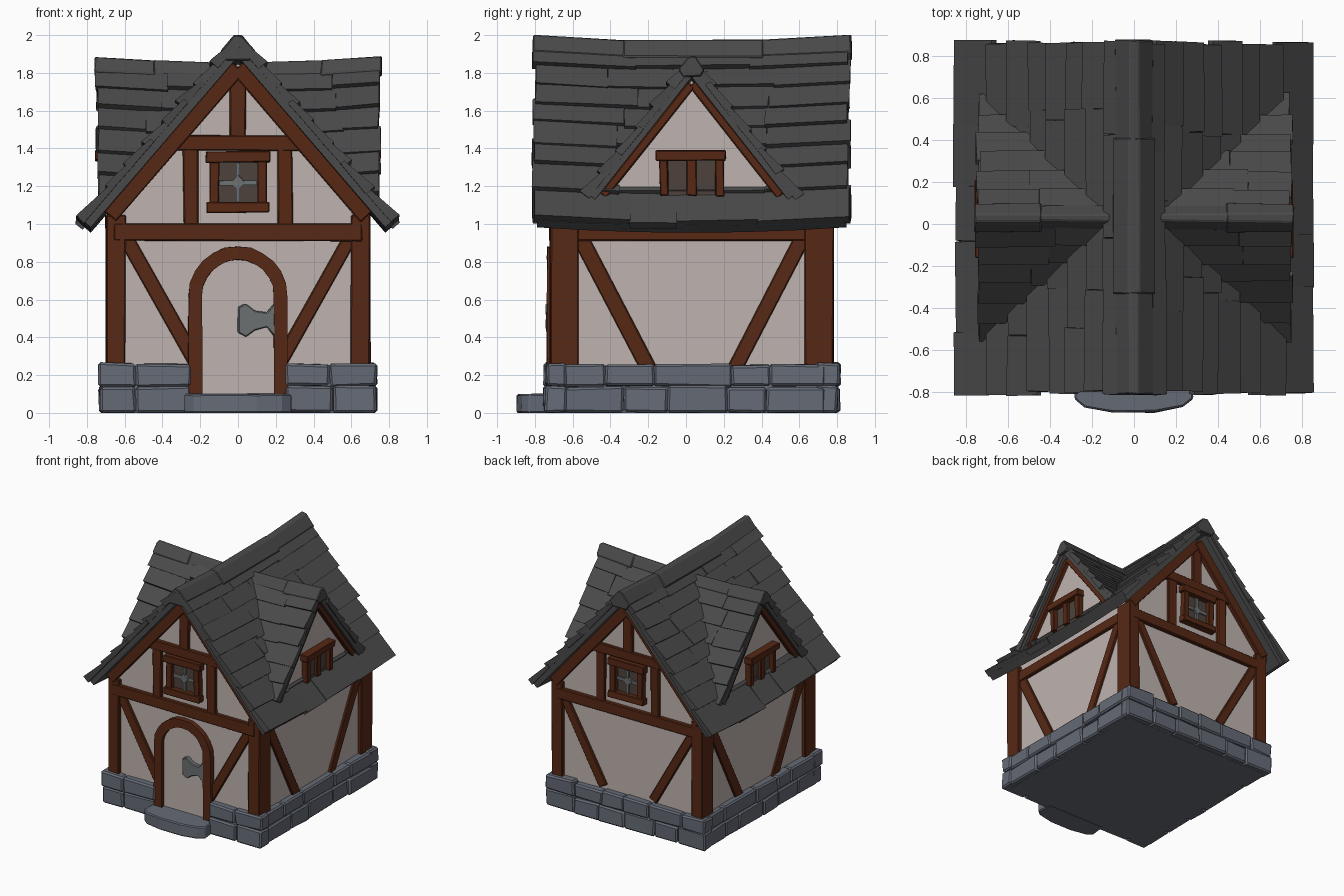
import bpy, bmesh, math, random
from mathutils import Vector

if "Cube" in bpy.data.objects:
    bpy.data.objects.remove(bpy.data.objects["Cube"])

random.seed(4)
R = random.uniform
C = 0.03          # y centre of the house body


def mat(name, rgb):
    m = bpy.data.materials.new(name)
    m.diffuse_color = (*rgb, 1)
    m.use_nodes = True
    m.node_tree.nodes["Principled BSDF"].inputs["Base Color"].default_value = m.diffuse_color
    return m


ROOF = mat("dark_slate", (0.068, 0.068, 0.068))
WOOD = mat("red_brown_timber", (0.095, 0.021, 0.007))
PLASTER = mat("pale_plaster", (0.52, 0.45, 0.43))
STONE = mat("blue_grey_stone", (0.13, 0.145, 0.18))
METAL = mat("grey_iron", (0.15, 0.165, 0.165))
GLASS = mat("dusky_glass", (0.075, 0.055, 0.045))


# wall maps: u along the wall, v up, d outwards
def gable(s):
    return lambda u, v, d: (u, C + s * (0.72 + d), v)


def side(s):
    return lambda u, v, d: (s * (0.67 + d), C + u, v)


def solid(bm, lower, upper):
    """Closed solid between two matching polygons of 3D points."""
    a = [bm.verts.new(p) for p in lower]
    b = [bm.verts.new(p) for p in upper]
    n = len(a)
    bm.faces.new(a[::-1])
    bm.faces.new(b)
    for i in range(n):
        bm.faces.new((a[i], a[(i + 1) % n], b[(i + 1) % n], b[i]))


def prism(bm, f, poly, d0, d1):
    solid(bm, [f(u, v, d0) for u, v in poly], [f(u, v, d1) for u, v in poly])


def rect(bm, f, u0, u1, v0, v1, d0, d1):
    prism(bm, f, [(u0, v0), (u1, v0), (u1, v1), (u0, v1)], d0, d1)


def beam(bm, f, p, q, w, d0, d1):
    p, q = Vector(p), Vector(q)
    n = (q - p).orthogonal().normalized() * w / 2
    prism(bm, f, [p - n, q - n, q + n, p + n], d0, d1)


def finish(bm, name, m, jitter=0.0, bevel=0.0):
    for v in bm.verts:
        v.co += Vector((R(-1, 1), R(-1, 1), R(-1, 1))) * jitter
        v.co.z = max(v.co.z, 0)
    bmesh.ops.recalc_face_normals(bm, faces=bm.faces)
    me = bpy.data.meshes.new(name)
    bm.to_mesh(me)
    bm.free()
    me.materials.append(m)
    ob = bpy.data.objects.new(name, me)
    bpy.context.collection.objects.link(ob)
    if bevel:
        b = ob.modifiers.new("worn_edges", 'BEVEL')
        b.width, b.segments = bevel, 1
    return ob


# stone footing: core plus two rows of uneven blocks on every side
bm = bmesh.new()
rect(bm, gable(1), -0.68, 0.68, 0, 0.25, -1.445, 0.005)
finish(bm, "footing_core", STONE)
bm = bmesh.new()
runs = [(gable(-1), -0.735, -0.25), (gable(-1), 0.25, 0.735), (gable(1), -0.735, 0.735),
        (side(1), -0.71, 0.71), (side(-1), -0.71, 0.71)]
for f, a, b in runs:
    for z0, z1 in ((0, 0.14), (0.14, 0.26)):
        n = max(2, round((b - a) / R(0.24, 0.36)))
        cuts = [a] + [a + (b - a) * (i + R(-0.25, 0.25)) / n for i in range(1, n)] + [b]
        for u0, u1 in zip(cuts, cuts[1:]):
            rect(bm, f, u0, u1, z0, z1 + R(-0.005, 0.005), -0.06, 0.06 + R(-0.01, 0.008))
finish(bm, "footing_stones", STONE, 0.006, 0.012)

# doorstep with a bowed front
bm = bmesh.new()
front = gable(-1)
bow = [(0.285 * math.sin(a), 0.14 + 0.07 * math.cos(a)) for a in [math.radians(t) for t in (90, 55, 20, -20, -55, -90)]]
outline = [(0.27, 0.0)] + bow + [(-0.27, 0.0)]
solid(bm, [front(u, 0, d) for u, d in outline], [front(u, 0.1, d) for u, d in outline])
finish(bm, "doorstep", STONE, 0.003, 0.008)

# plaster body
bm = bmesh.new()
prism(bm, gable(1), [(-0.67, 0.2), (0.67, 0.2), (0.67, 1.07), (0, 1.85), (-0.67, 1.07)], -1.44, 0)
for s in (1, -1):
    prism(bm, side(s), [(-0.47, 1.13), (0.47, 1.13), (0, 1.76)], -0.3, 0.02)
finish(bm, "plaster_walls", PLASTER)

# timber framing
bm = bmesh.new()
for s in (1, -1):
    g, w = gable(s), side(s)
    rect(bm, g, -0.66, 0.66, 0.91, 1.0, -0.03, 0.034)
    rect(bm, g, -0.34, 0.34, 1.39, 1.47, -0.03, 0.03)
    rect(bm, g, -0.042, 0.042, 1.45, 1.82, -0.03, 0.026)
    rect(bm, w, -0.68, 0.68, 0.91, 1.0, -0.03, 0.024)
    for e in (1, -1):
        rect(bm, g, e * 0.595, e * 0.7, 0.2, 1.05, -0.12, 0.03)
        rect(bm, g, e * 0.21, e * 0.29, 0.98, 1.41, -0.03, 0.026)
        beam(bm, g, (e * 0.59, 0.92), (e * 0.23, 0.28), 0.075, -0.03, 0.02)
        beam(bm, g, (0, 1.83), (e * 0.68, 1.04), 0.085, -0.03, 0.036)
        beam(bm, w, (e * 0.60, 0.95), (e * 0.21, 0.2), 0.085, -0.03, 0.018)
        beam(bm, w, (0, 1.74), (e * 0.47, 1.147), 0.045, -0.02, 0.05)
finish(bm, "timber_frame", WOOD, 0.004, 0.006)

# arched doorway
bm = bmesh.new()
arc = [math.pi * i / 12 for i in range(13)]


def arch(r):
    return [(r, 0.1)] + [(r * math.cos(a), 0.62 + r * math.sin(a)) for a in arc] + [(-r, 0.1)]


inner, outer = arch(0.19), arch(0.262)
for i in range(len(inner) - 1):
    prism(bm, front, [inner[i], outer[i], outer[i + 1], inner[i + 1]], -0.03, 0.045)
bmesh.ops.remove_doubles(bm, verts=bm.verts, dist=1e-4)
inside = [f for f in bm.faces if all(len(e.link_faces) > 2 for e in f.edges)]
bmesh.ops.delete(bm, geom=inside, context='FACES_ONLY')
finish(bm, "door_arch", WOOD, 0.003)
bm = bmesh.new()
prism(bm, front, arch(0.2), -0.03, 0.015)
finish(bm, "door_panel", PLASTER)
bm = bmesh.new()
half = [(0.0, 0.065), (0.04, 0.085), (0.09, 0.05), (0.15, 0.035), (0.195, 0.09)]
plate = [(u, 0.495 + h) for u, h in half] + [(u, 0.49 - h) for u, h in half[::-1]]
prism(bm, front, plate, 0.01, 0.05)
finish(bm, "door_hinge", METAL, 0.004, 0.006)

# windows: gable ones with iron cross bars, dormer ones with a wooden mullion
wood, glass, iron = bmesh.new(), bmesh.new(), bmesh.new()
for s in (1, -1):
    g, w = gable(s), side(s)
    rect(wood, g, -0.17, 0.17, 1.325, 1.385, -0.02, 0.055)
    rect(wood, g, -0.165, 0.165, 1.06, 1.115, -0.02, 0.055)
    rect(glass, g, -0.12, 0.12, 1.09, 1.35, -0.02, 0.008)
    rect(iron, g, -0.012, 0.012, 1.115, 1.325, 0, 0.022)
    rect(iron, g, -0.1, 0.1, 1.205, 1.23, 0, 0.02)
    prism(iron, g, [(-0.04, 1.218), (0, 1.178), (0.04, 1.218), (0, 1.258)], 0, 0.026)
    rect(wood, w, -0.19, 0.18, 1.335, 1.39, 0, 0.085)
    rect(wood, w, -0.025, 0.025, 1.15, 1.35, 0, 0.06)
    rect(glass, w, -0.16, 0.15, 1.15, 1.36, 0, 0.035)
    for e in (1, -1):
        rect(wood, g, e * 0.1, e * 0.152, 1.1, 1.34, -0.02, 0.045)
        rect(wood, w, e * 0.125, e * 0.17, 1.15, 1.35, 0, 0.07)
finish(wood, "window_frames", WOOD, 0.004, 0.005)
finish(glass, "window_panes", GLASS)
finish(iron, "window_bars", METAL, 0.002)


# roof maps: u along the ridge, x down the slope (horizontal run), d along the normal
def main_slope(s):
    k, n = 1.16, math.hypot(1, 1.16)
    return lambda u, x, d: (s * (x + d * k / n), C + u, 1.95 - k * x + d / n + 0.03 * (u / 0.84) ** 2)


def dormer_slope(s, e):
    k, n = 1.27, math.hypot(1, 1.27)
    return lambda u, y, d: (s * u, C + e * (y + d * k / n), 1.83 - k * y + d / n + 0.03 * (u / 0.75) ** 2)


def course(bm, f, u0, u1, x0, x1, n):
    """One row of overlapping shingles, thicker at the lower edge."""
    cuts = [u0 + R(-.012, .012)] + [u0 + (u1 - u0) * (i + R(-.3, .3)) / n for i in range(1, n)] + [u1 + R(-.012, .012)]
    for a, b in zip(cuts, cuts[1:]):
        h, lo = R(0.026, 0.04), x1 + R(-0.008, 0.008)
        solid(bm, [f(a, x0 - .02, -.02), f(b, x0 - .02, -.02), f(b, lo, -.02), f(a, lo, -.02)],
              [f(a, x0 - .02, .008), f(b, x0 - .02, .008), f(b, lo, h), f(a, lo, h)])


boards, shingles = bmesh.new(), bmesh.new()
rows = [0.03, 0.12, 0.21, 0.30, 0.39, 0.48, 0.58, 0.69, 0.83]
for s in (1, -1):
    f = main_slope(s)
    for i in range(6):
        a, b = -0.82 + i * 1.64 / 6, -0.82 + (i + 1) * 1.64 / 6
        solid(boards, *[[f(a, 0, d), f(b, 0, d), f(b, 0.825, d), f(a, 0.825, d)] for d in (-0.06, 0)])
    for x0, x1 in zip(rows, rows[1:]):
        course(shingles, f, -0.835, 0.835, x0, x1, random.choice((3, 4, 4, 5)))
    for e in (1, -1):
        f = dormer_slope(s, e)
        solid(boards, *[[f(0.1, 0, d), f(0.74, 0, d), f(0.74, 0.55, d), f(0.66, 0.55, d)] for d in (-0.05, 0)])
        for i in range(6):
            y0, y1 = 0.02 + i * 0.09, 0.11 + i * 0.09
            start = (1.95 - (1.83 - 1.27 * y0)) / 1.16 - 0.03
            course(shingles, f, start, 0.745, y0, y1, 2 if i < 3 else 1)
finish(boards, "roof_boards", ROOF)
finish(shingles, "roof_shingles", ROOF, 0.004)

# ridge caps
bm = bmesh.new()
cap = [(-0.1, -0.085), (-0.025, 0), (0.025, 0), (0.1, -0.085), (0.07, -0.13), (-0.07, -0.13)]
for a, b, k in ((-0.84, -0.35, 0.9), (-0.36, 0.38, 1.03), (0.37, 0.845, 0.9)):
    ends = [[(k * x, C + u, 1.967 + 0.032 * (u / 0.84) ** 2 + z) for x, z in cap] for u in (a, b)]
    solid(bm, *ends)
for s in (1, -1):
    for a, b, k in ((0.06, 0.45, 0.6), (0.44, 0.76, 0.7)):
        solid(bm, *[[(s * u, C + k * y, 1.855 + 0.03 * (u / 0.75) ** 2 + z * 0.8) for y, z in cap] for u in (a, b)])
finish(bm, "ridge_caps", ROOF, 0.004, 0.006)
